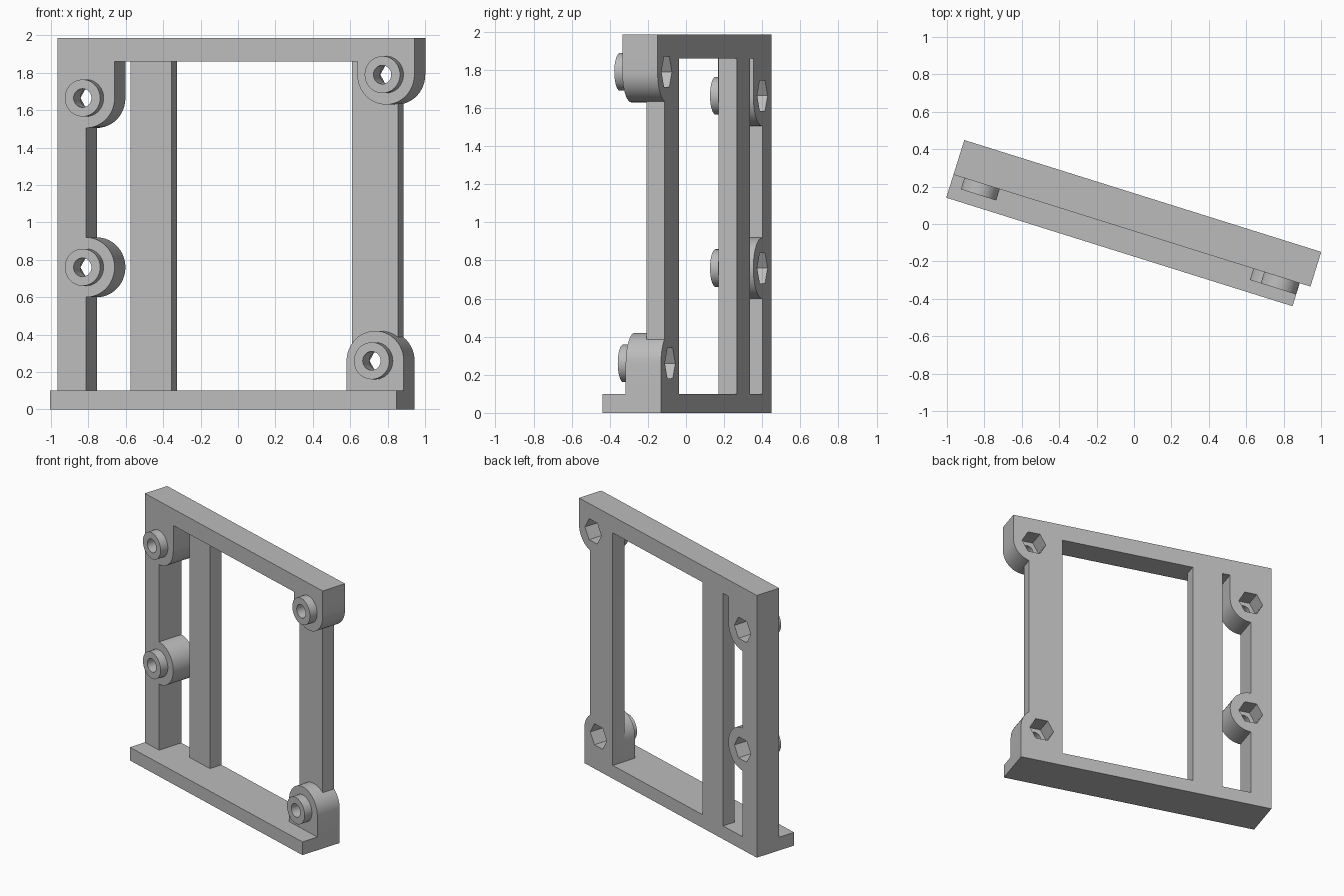
import bpy, bmesh
from math import cos, sin, pi, radians

cube = bpy.data.objects.get("Cube")
if cube:
    bpy.data.objects.remove(cube, do_unlink=True)

TURN = radians(-17.4)             # the whole bracket is turned about z
FRONT, BACK = -0.037, 0.157       # full frame depth
THIN = 0.057                      # front of the slimmer posts
BASE_TOP, RAIL_BOTTOM, TOP = 0.10, 1.86, 1.985
BOSS_R = 0.16

grey = bpy.data.materials.new("plain grey")
grey.use_nodes = True
grey.diffuse_color = (0.5, 0.5, 0.5, 1)
grey.node_tree.nodes["Principled BSDF"].inputs["Base Color"].default_value = grey.diffuse_color


def prism(name, outline, front, back):
    """Extrude an (x, z) outline from front to back."""
    bm = bmesh.new()
    face = bm.faces.new([bm.verts.new((x, front, z)) for x, z in outline])
    new = bmesh.ops.extrude_face_region(bm, geom=[face])["geom"]
    moved = [v for v in new if isinstance(v, bmesh.types.BMVert)]
    bmesh.ops.translate(bm, verts=moved, vec=(0, back - front, 0))
    bmesh.ops.recalc_face_normals(bm, faces=bm.faces)
    mesh = bpy.data.meshes.new(name)
    bm.to_mesh(mesh)
    bm.free()
    mesh.materials.append(grey)
    obj = bpy.data.objects.new(name, mesh)
    bpy.context.collection.objects.link(obj)
    obj.rotation_euler.z = TURN
    return obj


def box(name, x0, x1, z0, z1, front=FRONT):
    return prism(name, [(x0, z0), (x1, z0), (x1, z1), (x0, z1)], front, BACK)


def arc(x, z, r, n, start=0.0, sweep=2 * pi):
    count = n if sweep >= 2 * pi else n + 1
    return [(x + r * cos(start + sweep * i / n), z + r * sin(start + sweep * i / n))
            for i in range(count)]


def combine(target, other, operation):
    mod = target.modifiers.new(operation.title(), "BOOLEAN")
    mod.operation, mod.solver, mod.object = operation, "EXACT", other
    bpy.context.view_layer.objects.active = target
    bpy.ops.object.modifier_apply(modifier=mod.name)
    bpy.data.objects.remove(other, do_unlink=True)


def boss_outline(x, z, attach):
    """Round boss, or a half-round one running straight up or down to a rail."""
    if attach is None:
        return arc(x, z, BOSS_R, 48)
    start = pi if attach > z else 0
    pts = arc(x, z, BOSS_R, 24, start, pi)
    return pts + [(pts[-1][0], attach), (pts[0][0], attach)]


def nut_pocket(x, z):
    return prism("nut_pocket", arc(x, z, 0.092, 6), 0.02, BACK + 0.05)


def add_mounts(post, mounts):
    for x, z, attach in mounts:
        combine(post, prism("boss", boss_outline(x, z, attach), FRONT, BACK), "UNION")
    for x, z, _ in mounts:
        combine(post, prism("sleeve", arc(x, z, 0.099, 48), -0.10, 0.0), "UNION")
    for x, z, _ in mounts:
        combine(post, prism("bolt_hole", arc(x, z, 0.05, 32), -0.2, 0.1), "DIFFERENCE")
        combine(post, nut_pocket(x, z), "DIFFERENCE")


# Rails
base_rail = box("base_rail", -1.0, 0.94, 0, BASE_TOP, front=-0.166)
top_rail = box("top_rail", -1.0, 1.0, RAIL_BOTTOM, TOP)
top_right = (0.84, 1.79)
combine(top_rail, nut_pocket(*top_right), "DIFFERENCE")

# Posts
left_post = box("outer_post", -1.0, -0.84, BASE_TOP, RAIL_BOTTOM)
inner_post = box("inner_post", -0.62, -0.39, BASE_TOP, RAIL_BOTTOM, THIN)
right_post = box("mounting_post", 0.62, 0.878, BASE_TOP, RAIL_BOTTOM, THIN)

# Bolt mounts with sleeves and hexagonal nut pockets
add_mounts(left_post, [(-0.84, 1.665, RAIL_BOTTOM), (-0.84, 0.76, None)])
add_mounts(right_post, [(*top_right, RAIL_BOTTOM), (0.78, 0.26, BASE_TOP)])

# Smooth the round surfaces, keep the edges crisp
bpy.ops.object.select_all(action="DESELECT")
for part in (base_rail, top_rail, left_post, inner_post, right_post):
    part.select_set(True)
bpy.context.view_layer.objects.active = left_post
bpy.ops.object.shade_smooth_by_angle(angle=radians(30))
